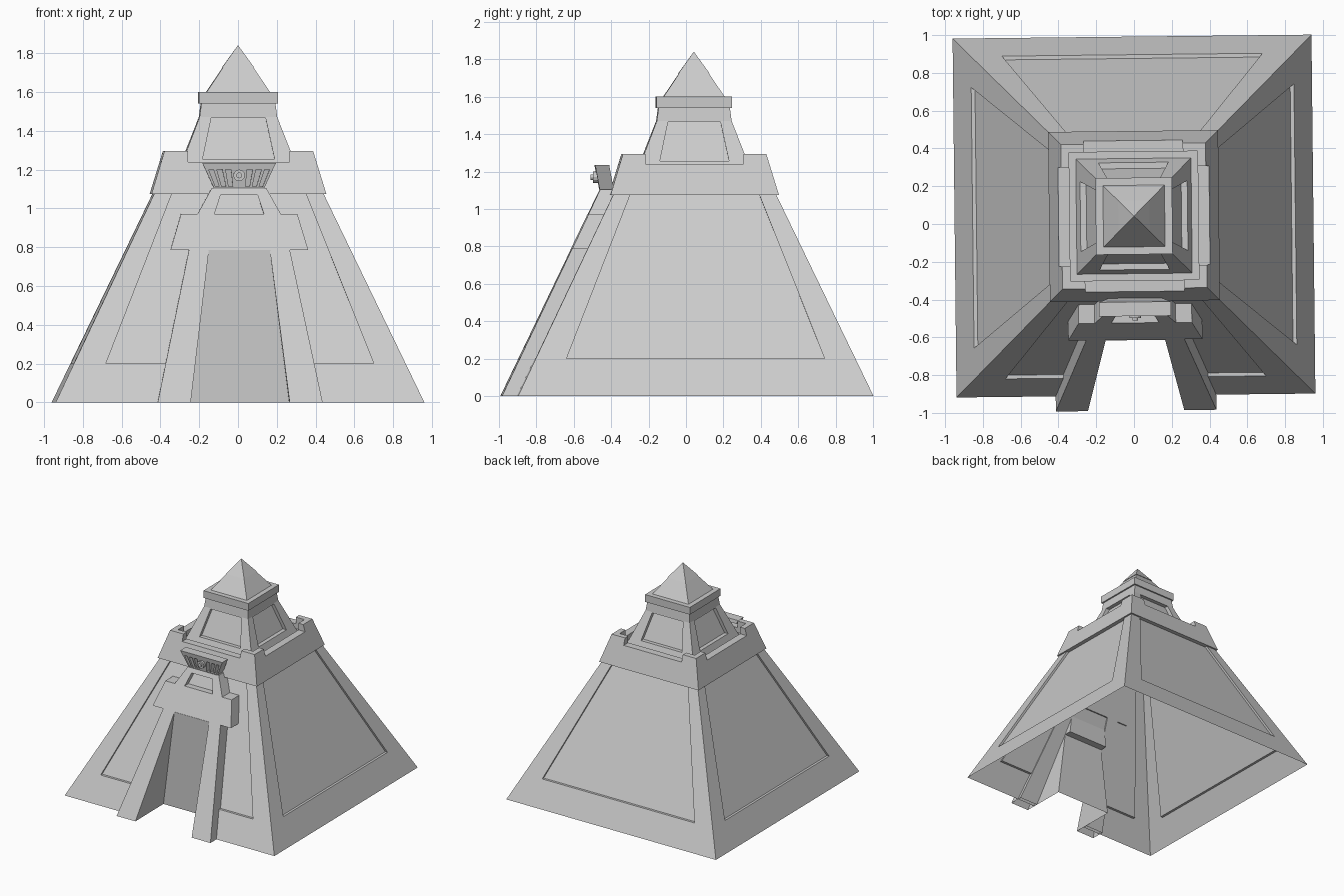
import bpy, bmesh, math
from mathutils import Matrix

if "Cube" in bpy.data.objects:
    bpy.data.objects.remove(bpy.data.objects["Cube"])

K, H = 0.478, 0.95            # wall slope and half width of the big pyramid


def finish(name, bm):
    bmesh.ops.recalc_face_normals(bm, faces=bm.faces[:])
    me = bpy.data.meshes.new(name)
    bm.to_mesh(me)
    bm.free()
    ob = bpy.data.objects.new(name, me)
    bpy.context.collection.objects.link(ob)
    return ob


def stack(name, profile):
    """Square solid from (half width, z) rings."""
    bm = bmesh.new()
    rings = [[bm.verts.new((sx * r, sy * r, z)) for sx, sy in
              ((-1, -1), (1, -1), (1, 1), (-1, 1))] for r, z in profile]
    for a, b in zip(rings, rings[1:]):
        for i in range(4):
            j = (i + 1) % 4
            bm.faces.new((a[i], a[j], b[j], b[i]))
    bm.faces.new(rings[0][::-1])
    bm.faces.new(rings[-1])
    return finish(name, bm)


def slab(name, poly, d1, d2, h=H, k=K, turn=0):
    """(x, z) outline between two planes parallel to a sloping front wall."""
    bm = bmesh.new()
    f, b = [[bm.verts.new((x, -(h + d - k * z), z)) for x, z in poly]
            for d in (d1, d2)]
    bm.faces.new(f)
    bm.faces.new(b[::-1])
    for i in range(len(poly)):
        j = (i + 1) % len(poly)
        bm.faces.new((f[j], f[i], b[i], b[j]))
    bm.transform(Matrix.Rotation(turn * math.pi / 2, 4, 'Z'))
    return finish(name, bm)


def box(name, x, y, z0, z1):
    return slab(name, [(-x, z0), (x, z0), (x, z1), (-x, z1)], y, -y, 0, 0)


def trap(b, z0, t, z1):
    return [(-b, z0), (b, z0), (t, z1), (-t, z1)]


def cut(ob, cutter):
    cutter.hide_render = True
    m = ob.modifiers.new("cut", 'BOOLEAN')
    m.operation, m.solver, m.object = 'DIFFERENCE', 'EXACT', cutter
    bpy.context.view_layer.objects.active = ob
    bpy.ops.object.modifier_apply(modifier=m.name)
    bpy.data.objects.remove(cutter)


def open_bottom(ob):
    bm = bmesh.new()
    bm.from_mesh(ob.data)
    low = [f for f in bm.faces if all(v.co.z < 0.001 for v in f.verts)]
    bmesh.ops.delete(bm, geom=low, context='FACES')
    bm.to_mesh(ob.data)
    bm.free()


# Main pyramid: recessed panels on four sides, alcove in front, open underneath
pyramid = stack("pyramid_walls", [(H, 0), (H - K * 1.09, 1.09)])
for t in range(4):
    cut(pyramid, slab("c", trap(0.69, 0.2, 0.345, 1.076), 0.1, -0.02, turn=t))
cut(pyramid, slab("c", trap(0.268, -0.1, 0.157, 0.785), 0.5, 0, 0.657, 0))
open_bottom(pyramid)

# Entrance: two buttresses, back wall and lintel with a niche
for s, side in ((-1, "left"), (1, "right")):
    leg = slab(side + "_buttress", [(s * 0.255, 0), (s * 0.425, 0),
               (s * 0.26, 0.785), (s * 0.157, 0.785)], 0.08, -0.03)
    open_bottom(leg)
slab("alcove_back_wall", trap(0.187, 0.55, 0.16, 0.785), 0, -0.06, 0.657, 0)
half = [(0.355, 0.785), (0.30, 0.97), (0.215, 0.97), (0.14, 1.105)]
lintel = slab("entrance_lintel", half + [(-x, z) for x, z in half[::-1]], 0.08, -0.03)
cut(lintel, slab("c", trap(0.127, 0.972, 0.095, 1.07), 0.2, 0.03))

# Slatted sconce above the entrance
SH, SK = 0.295, -0.19
sconce = slab("slatted_sconce", trap(0.13, 1.105, 0.19, 1.235), 0, -0.075, SH, SK)
for s in (-1, 1):
    for a, b in ((0.24, 0.40), (0.50, 0.66), (0.76, 0.90)):
        lo, hi = 0.135 * s, 0.174 * s
        cut(sconce, slab("c", [(a * lo, 1.112), (b * lo, 1.112),
                               (b * hi, 1.2), (a * hi, 1.2)], 0.05, -0.04, SH, SK))

# Round boss on the sconce
for name, r, y0, y1 in (("boss_disc", 0.03, -0.50, -0.54), ("boss_knob", 0.015, -0.53, -0.552)):
    ring = [(r * math.cos(i * math.pi / 6), 1.17 + r * math.sin(i * math.pi / 6))
            for i in range(12)]
    slab(name, ring, -y0, -y1, 0, 0)

# Collar terrace with corner parapets
collar = stack("collar_terrace", [(0.45, 1.075), (0.383, 1.295)])
cut(collar, box("c", 0.34, 0.34, 1.2, 1.5))
cut(collar, box("c", 0.262, 0.6, 1.24, 1.5))
cut(collar, box("c", 0.6, 0.262, 1.24, 1.5))

# Tower with recessed windows
tower = stack("tower", [(0.305, 1.2), (0.2, 1.47), (0.19, 1.545)])
for t in range(4):
    cut(tower, slab("c", trap(0.185, 1.255, 0.14, 1.465), 0.1, -0.032, 0.773, 0.39, t))

# Roof
stack("roof_slab", [(0.203, 1.54), (0.203, 1.6)])
stack("roof_lower", [(0.163, 1.6), (0.077, 1.728)])
stack("roof_cap", [(0.083, 1.725), (0.0005, 1.84)])

# Place the whole building with its slight turn
place = Matrix.Translation((0, 0.042, 0)) @ Matrix.Rotation(0.011, 4, 'Z')
for ob in bpy.context.collection.objects:
    ob.data.transform(place)
